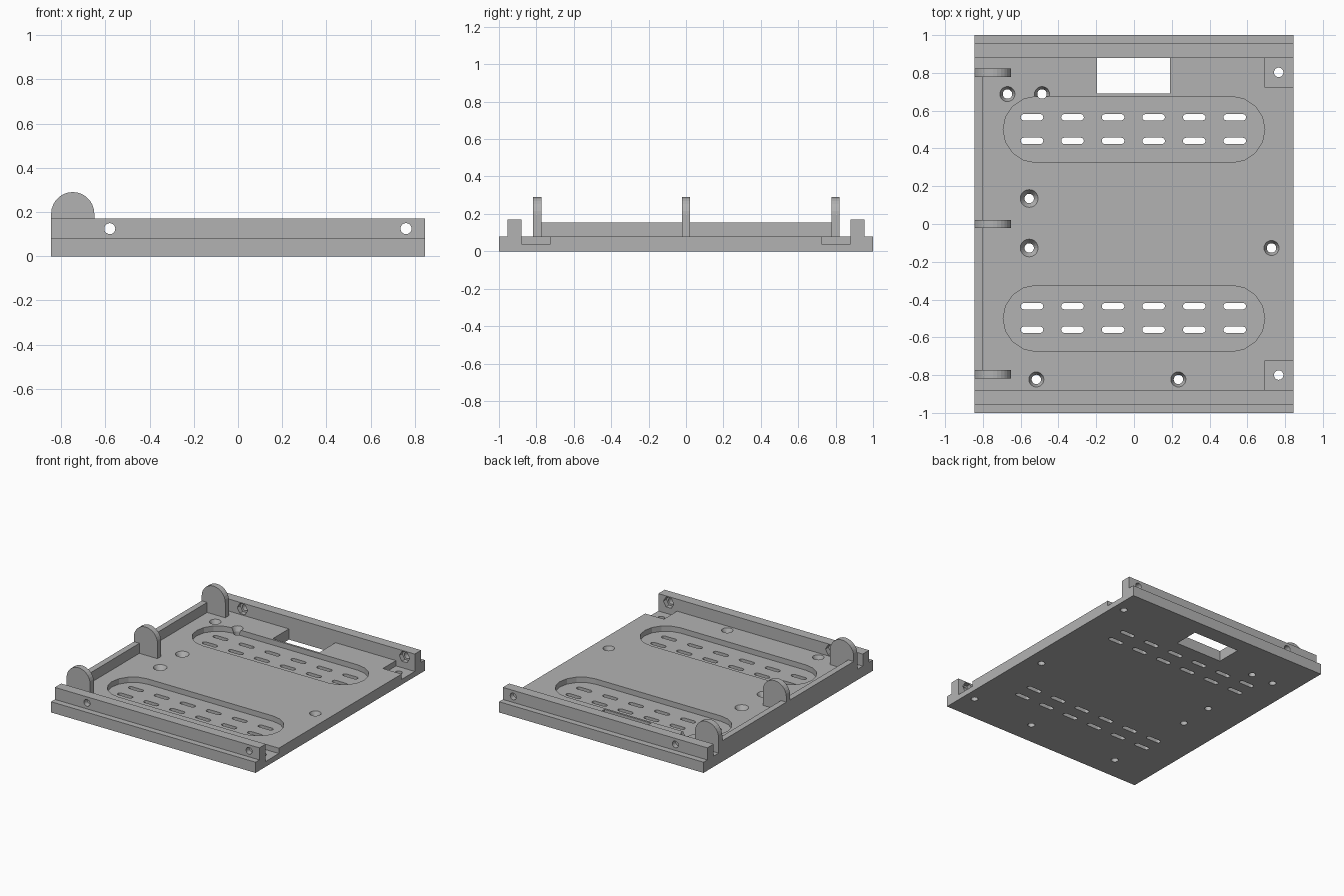
import bpy
import bmesh
from math import cos, sin, pi
from mathutils import Vector

cube = bpy.data.objects.get("Cube")
if cube:
    bpy.data.objects.remove(cube)

grey = bpy.data.materials.new("plain grey")
grey.use_nodes = True
colour = (0.45, 0.45, 0.45, 1)
grey.diffuse_color = colour
grey.node_tree.nodes["Principled BSDF"].inputs["Base Color"].default_value = colour


def loft(bm, rings):
    """Closed solid through a stack of equal-length point rings."""
    rows = [[bm.verts.new(p) for p in ring] for ring in rings]
    n = len(rows[0])
    for a, b in zip(rows, rows[1:]):
        for i in range(n):
            j = (i + 1) % n
            bm.faces.new((a[i], a[j], b[j], b[i]))
    bm.faces.new(rows[0][::-1])
    bm.faces.new(rows[-1])


def make(name, bm):
    bmesh.ops.recalc_face_normals(bm, faces=bm.faces[:])
    mesh = bpy.data.meshes.new(name)
    bm.to_mesh(mesh)
    bm.free()
    mesh.materials.append(grey)
    obj = bpy.data.objects.new(name, mesh)
    bpy.context.collection.objects.link(obj)
    return obj


def box(bm, x0, x1, y0, y1, z0, z1):
    loft(bm, [[(x0, y0, z), (x1, y0, z), (x1, y1, z), (x0, y1, z)] for z in (z0, z1)])


def disc(x, y, r, n):
    return [(x + r * cos(2 * pi * i / n), y + r * sin(2 * pi * i / n)) for i in range(n)]


def stadium(x, y, length, width, n=8):
    """Outline with two round ends."""
    r = width / 2
    pts = []
    for side, start in ((1, -pi / 2), (-1, pi / 2)):
        for i in range(n + 1):
            a = start + pi * i / n
            pts.append((x + side * (length / 2 - r) + r * cos(a), y + r * sin(a)))
    return pts


def upright(bm, outline, z0, z1):
    loft(bm, [[(x, y, z) for x, y in outline] for z in (z0, z1)])


def crosswise(bm, outline, y0, y1):
    loft(bm, [[(x, y, z) for x, z in outline] for y in (y0, y1)])


def carve(target, name, bm):
    cutter = make(name, bm)
    cutter.hide_render = True
    mod = target.modifiers.new(name, "BOOLEAN")
    mod.operation = "DIFFERENCE"
    mod.solver = "EXACT"
    mod.object = cutter
    graph = bpy.context.evaluated_depsgraph_get()
    result = bpy.data.meshes.new_from_object(target.evaluated_get(graph))
    target.modifiers.clear()
    target.data = result
    bpy.data.objects.remove(cutter)


X = 0.845   # half width
T = 0.08    # plate thickness

# Base plate with front and back rails, one section drawn along x
half = [(1, 0), (1, T), (0.955, T), (0.955, 0.17), (0.88, 0.17), (0.88, T)]
section = half + [(-y, z) for y, z in reversed(half)]
bm = bmesh.new()
loft(bm, [[(x, y, z) for y, z in section] for x in (-X, X)])
base = make("base_plate", bm)

# Long vent recesses, cable window and corner pockets
bm = bmesh.new()
for y in (0.5, -0.5):
    upright(bm, stadium(0, y, 1.385, 0.35), 0.04, 0.2)
box(bm, -0.195, 0.19, 0.69, 0.88, -0.1, 0.16)
for s in (1, -1):
    box(bm, 0.69, 1, min(s * 0.725, s * 0.88), max(s * 0.725, s * 0.88), 0.04, 0.16)
carve(base, "recess_cutter", bm)

# Vent slots
bm = bmesh.new()
for y in (0.565, 0.44, -0.435, -0.56):
    for i in range(6):
        upright(bm, stadium(-0.54 + 0.2147 * i, y, 0.12, 0.034, 6), -0.1, 0.2)
# Plain holes in the corner pockets
for y in (0.803, -0.8):
    upright(bm, disc(0.766, y, 0.025, 20), -0.1, 0.2)
carve(base, "slot_cutter", bm)

# Countersunk screw holes
bm = bmesh.new()
for x, y, r in ((-0.67, 0.688, 0.04), (-0.487, 0.688, 0.04), (-0.555, 0.135, 0.047),
                (-0.555, -0.127, 0.047), (0.728, -0.127, 0.04),
                (-0.517, -0.823, 0.04), (0.235, -0.823, 0.04)):
    loft(bm, [[(px, py, z) for px, py in disc(x, y, rad, 20)]
              for z, rad in ((-0.1, 0.025), (0.045, 0.025), (T, r), (0.12, r))])
carve(base, "screw_cutter", bm)

# Rail holes with hexagonal nut pockets on the inner faces
for label, n, r, inner, outer in (("bolt_cutter", 20, 0.025, 0.8, 1.1),
                                  ("nut_cutter", 6, 0.043, 0.86, 0.915)):
    bm = bmesh.new()
    for x in (-0.58, 0.76):
        for s in (1, -1):
            crosswise(bm, disc(x, 0.125, r, n), s * inner, s * outer)
    carve(base, label, bm)

# Rounded tabs along the right edge
mid, rad = -0.7475, 0.0975
arch = [(mid + rad, T)]
arch += [(mid + rad * cos(pi * i / 14), 0.193 + rad * sin(pi * i / 14)) for i in range(15)]
arch.append((mid - rad, T))
for name, y in (("front_tab", -0.795), ("middle_tab", 0), ("back_tab", 0.8)):
    bm = bmesh.new()
    crosswise(bm, arch, y - 0.022, y + 0.022)
    make(name, bm)

# Low side wall between the tabs
for name, y0, y1 in (("front_side_wall", -0.773, -0.022), ("back_side_wall", 0.022, 0.778)):
    bm = bmesh.new()
    box(bm, -X, -0.8, y0, y1, T, 0.155)
    make(name, bm)
